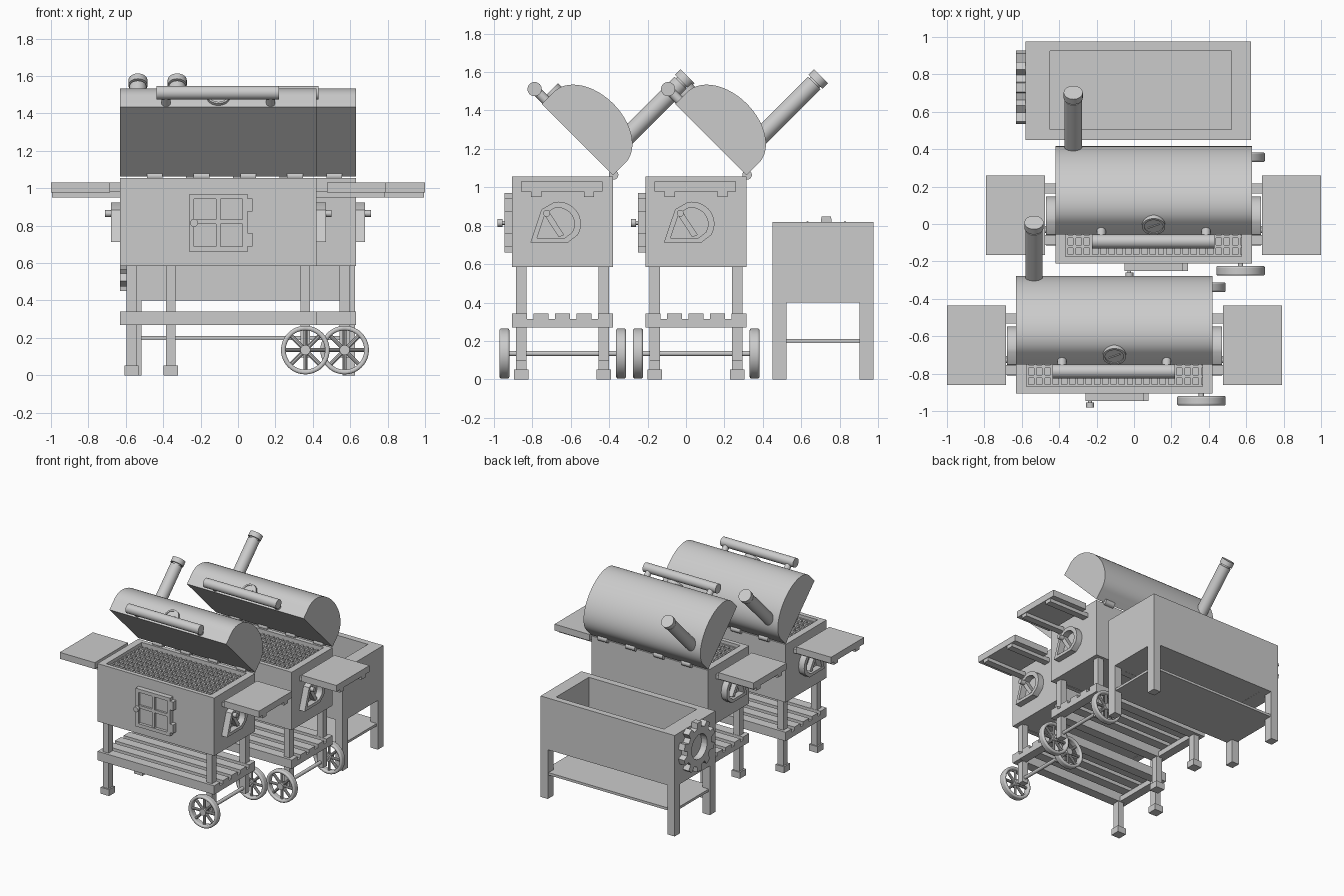
import bpy, bmesh
from math import sin, cos, pi
from mathutils import Vector, Matrix

old = bpy.data.objects.get("Cube")
if old:
    bpy.data.objects.remove(old, do_unlink=True)

steel = bpy.data.materials.new("grey_steel")
steel.use_nodes = True
grey = (0.6, 0.6, 0.6, 1)
steel.diffuse_color = grey
steel.node_tree.nodes["Principled BSDF"].inputs["Base Color"].default_value = grey


def finish(name, bm):
    bmesh.ops.recalc_face_normals(bm, faces=bm.faces)
    mesh = bpy.data.meshes.new(name)
    bm.to_mesh(mesh)
    bm.free()
    mesh.materials.append(steel)
    ob = bpy.data.objects.new(name, mesh)
    bpy.context.collection.objects.link(ob)
    parts.append(ob)
    return ob


def boxes(name, items):
    """One object from (x0, x1, y0, y1, z0, z1) boxes."""
    bm = bmesh.new()
    for x0, x1, y0, y1, z0, z1 in items:
        m = Matrix.Translation(((x0 + x1) / 2, (y0 + y1) / 2, (z0 + z1) / 2))
        m = m @ Matrix.Diagonal((abs(x1 - x0), y1 - y0, z1 - z0, 1))
        bmesh.ops.create_cube(bm, size=1, matrix=m)
    return finish(name, bm)


def rods(name, items, sides=32):
    """One object from (start, end, radius) cylinders."""
    bm = bmesh.new()
    for p, q, r in items:
        p, q = Vector(p), Vector(q)
        turn = (q - p).to_track_quat('Z', 'Y').to_matrix().to_4x4()
        bmesh.ops.create_cone(bm, cap_ends=True, segments=sides, radius1=r, radius2=r,
                              depth=(q - p).length, matrix=Matrix.Translation((p + q) / 2) @ turn)
    return finish(name, bm)


def place(u, v, w, axis):
    return {'x': (w, u, v), 'y': (u, w, v), 'z': (u, v, w)}[axis]


def prism(name, outline, w0, w1, axis='x', hole=None):
    """Extruded outline, solid or with a matching hole outline."""
    bm = bmesh.new()
    loops = [[bm.verts.new(place(u, v, w, axis)) for u, v in line]
             for line, w in ((outline, w0), (outline, w1), (hole or [], w1), (hole or [], w0))]
    if not hole:
        loops = loops[:2]
        for loop in loops:
            bm.faces.new(loop)
    n = len(outline)
    pairs = list(zip(loops, loops[1:] + loops[:1])) if hole else [loops]
    for a, b in pairs:
        for i in range(n):
            j = (i + 1) % n
            bm.faces.new((a[i], a[j], b[j], b[i]))
    return finish(name, bm)


def circle(cu, cv, r, n):
    return [(cu + r * cos(2 * pi * i / n), cv + r * sin(2 * pi * i / n)) for i in range(n)]


def rect(x0, x1, y0, y1):
    return [(x0, y0), (x1, y0), (x1, y1), (x0, y1)]


parts = []
HX, YF, YB = 0.525, -0.905, -0.38      # half length, front and back of the firebox
YM = (YF + YB) / 2

# Firebox and its floor
prism("firebox", rect(-HX, HX, YF, YB), 0.585, 1.055, 'z',
      rect(-HX + 0.055, HX - 0.055, YF + 0.035, YB - 0.035))
boxes("firebox_floor", [(-HX + 0.05, HX - 0.05, YF + 0.03, YB - 0.03, 0.59, 0.61)])

# Cooking grate
grate = [(-0.475, 0.475, YF + 0.03 + 0.052 * i, YF + 0.047 + 0.052 * i, 1.01, 1.03) for i in range(10)]
grate += [(-0.474 + 0.044 * i, -0.459 + 0.044 * i, YF + 0.03, YB - 0.03, 1.005, 1.025) for i in range(22)]
boxes("cooking_grate", grate)

# Lid, drawn closed in depth/height terms and tipped open about the back hinge
tip = 0.5 ** 0.5


def opened(across, up):
    return (YB - (across - up) * tip, 1.062 + (across + up) * tip)


arc = [(0.2625 + 0.2625 * cos(pi * i / 32), 0.09 + 0.175 * sin(pi * i / 32)) for i in range(33)]
prism("lid", [opened(*p) for p in [(0, 0)] + arc[::-1] + [(0.525, 0)]], -HX, HX)


def on_front(x, up, out):
    return (x,) + opened(0.525 + out, up)


# Lid handle with standoffs, gauge and needle
rods("lid_handle", [(on_front(-0.33, 0.029, 0.081), on_front(0.325, 0.029, 0.081), 0.037)])
rods("handle_standoffs", [(on_front(x, 0.029, -0.01), on_front(x, 0.029, 0.081), 0.024)
                          for x in (-0.28, 0.28)], 20)
rods("gauge_plate", [(on_front(0, 0.075, -0.005), on_front(0, 0.075, 0.01), 0.05)])
rim = prism("gauge_rim", circle(0, 0, 0.062, 32), -0.012, 0.016, 'z', circle(0, 0, 0.05, 32))
rim.data.transform(Matrix.Translation(on_front(0, 0.075, 0)) @ Matrix.Rotation(pi / 4, 4, 'X'))
rods("gauge_needle", [(on_front(-0.03, 0.06, 0.012), on_front(0.03, 0.09, 0.012), 0.004)], 8)

# Chimney pipe and cap
top = Vector((-0.43, 0.008, 1.578))
back = Vector((0, -tip, -tip))
rods("chimney", [(top + back * 0.05, top + back * 0.48, 0.046),
                 (top + back * 0.03, top + back * 0.06, 0.036),
                 (top, top + back * 0.04, 0.051)])

# Lid hinges
hinge_x = [-0.34 + 0.25 * i for i in range(4)]
rods("hinge_barrels", [((x - 0.042, YB + 0.003, 1.065), (x + 0.042, YB + 0.003, 1.065), 0.025)
                       for x in hinge_x], 20)

# Firebox door with four panes
d = 0.155
door = [(-d, d, -0.922, YF, 0.66, 0.97), (-0.012, 0.012, -0.938, YF, 0.68, 0.95),
        (-d, d, -0.938, YF, 0.81, 0.834)]
door += [(s * d, s * (d - 0.026), -0.945, YF, 0.66, 0.97) for s in (-1, 1)]
door += [(-d, d, -0.945, YF, z, z + 0.028) for z in (0.66, 0.942)]
boxes("door", door)
boxes("door_hinges", [(d, d + 0.028, -0.945, YF, z - 0.035, z + 0.035) for z in (0.91, 0.725)])
rods("door_knob", [((-0.13, -0.93, 0.815), (-0.13, -0.962, 0.815), 0.01),
                   ((-0.13, -0.955, 0.815), (-0.13, -0.98, 0.815), 0.021)], 20)

# Vents, side tables and their rails at both ends
fan = [(-0.81, 0.712), (-0.615, 0.712)]
fan += [(-0.665 + 0.118 * cos(a), 0.81 + 0.115 * sin(a)) for a in [pi * (i - 3) / 18 for i in range(14)]]
fan += [(-0.752, 0.885)]
fan_hole = [(-0.675 + (y + 0.675) * 0.74, 0.805 + (z - 0.805) * 0.74) for y, z in fan]
rails = []
for side, s in (("left", 1), ("right", -1)):
    prism(side + "_vent_frame", fan, s * HX, s * 0.575, 'x', fan_hole)
    rods(side + "_vent_knob", [((s * HX, -0.725, 0.865), (s * 0.605, -0.725, 0.865), 0.018)], 20)
    lever = [(-0.74, 0.86), (-0.712, 0.872), (-0.634, 0.752), (-0.662, 0.74)]
    prism(side + "_vent_lever", lever, s * HX, s * 0.565)
    boxes(side + "_side_table", [(s * 0.58, s * 0.895, -0.86, -0.435, 0.978, 1.03)])
    boxes(side + "_table_rails", [(s * HX, s * 0.89, y - 0.027, y + 0.027, 0.95, 0.985)
                                  for y in (-0.78, -0.505)])

# Legs: feet on one end, axle on the other
leg_y = (-0.857, -0.428)
boxes("legs", [(x - 0.026, x + 0.026, y - 0.027, y + 0.027, z, 0.59)
               for y in leg_y for x, z in ((-0.465, 0.03), (0.465, 0.095))])
boxes("feet", [(-0.503, -0.427, y - 0.038, y + 0.038, 0, 0.052) for y in leg_y])
rods("axle", [((0.465, -0.96, 0.135), (0.465, -0.32, 0.135), 0.014)], 20)

# Slatted lower shelf
slats = [(-HX, HX, YF + 0.112 * i, YF + 0.077 + 0.112 * i, 0.27 if i in (0, 4) else 0.313, 0.342)
         for i in range(5)]
slats += [(x - 0.035, x + 0.035, YF, YB, 0.271, 0.314) for x in (-0.49, 0.49)]
boxes("lower_shelf", slats)

# Spoked wheels
for name, y in (("front_wheel", -0.945), ("back_wheel", -0.338)):
    tyre = prism(name + "_rim", circle(0.465, 0.135, 0.13, 48), y - 0.026, y + 0.026, 'y',
                 circle(0.465, 0.135, 0.105, 48))
    bevel = tyre.modifiers.new("rounded", 'BEVEL')
    bevel.width, bevel.segments, bevel.limit_method = 0.01, 3, 'ANGLE'
    bevel.angle_limit = 1
    rods(name + "_hub", [((0.465, y - 0.024, 0.135), (0.465, y + 0.024, 0.135), 0.027)], 24)
    rods(name + "_spokes", [((0.465, y, 0.135), (0.465 + 0.11 * cos(k * pi / 4), y,
                             0.135 + 0.11 * sin(k * pi / 4)), 0.011) for k in range(8)], 10)

# Second grill shares the meshes of the first
for ob in list(parts):
    twin = ob.copy()
    twin.name = "second_" + ob.name
    bpy.context.collection.objects.link(twin)
    ob.location.x = -0.105
    twin.location = (0.105, 0.695, 0)
    parts.append(twin)

# Trough stand with tank, legs and shelf
x0, x1, y0, y1 = -0.58, 0.625, 0.45, 0.975
prism("trough", rect(x0, x1, y0, y1), 0.4, 0.82, 'z', rect(-0.45, 0.52, 0.505, 0.925))
boxes("trough_floor", [(-0.46, 0.53, 0.5, 0.93, 0.401, 0.42)])
boxes("trough_legs", [(x, x + 0.065, y, y + 0.072, 0, 0.41)
                      for x in (x0, x1 - 0.065) for y in (y0, y1 - 0.072)])
boxes("trough_shelf", [(x0 + 0.01, x1 - 0.01, y0 + 0.01, y1 - 0.01, 0.19, 0.21)])

# Toothed wheel on the trough end
outer, inner = [], []
for k in range(10):
    for step, r in ((-0.3, 0.155), (-0.2, 0.2), (0.2, 0.2), (0.3, 0.155)):
        a = pi / 2 + 2 * pi * (k + step) / 10
        outer.append((0.73 + r * cos(a), 0.65 + r * sin(a)))
        inner.append((0.73 + 0.1 * cos(a), 0.65 + 0.1 * sin(a)))
prism("gear", outer, x0 - 0.052, x0, 'x', inner)

# Smooth round parts, keep hard edges
bpy.ops.object.select_all(action='DESELECT')
for ob in parts:
    ob.select_set(True)
bpy.context.view_layer.objects.active = parts[0]
bpy.ops.object.shade_smooth_by_angle(angle=0.6)
